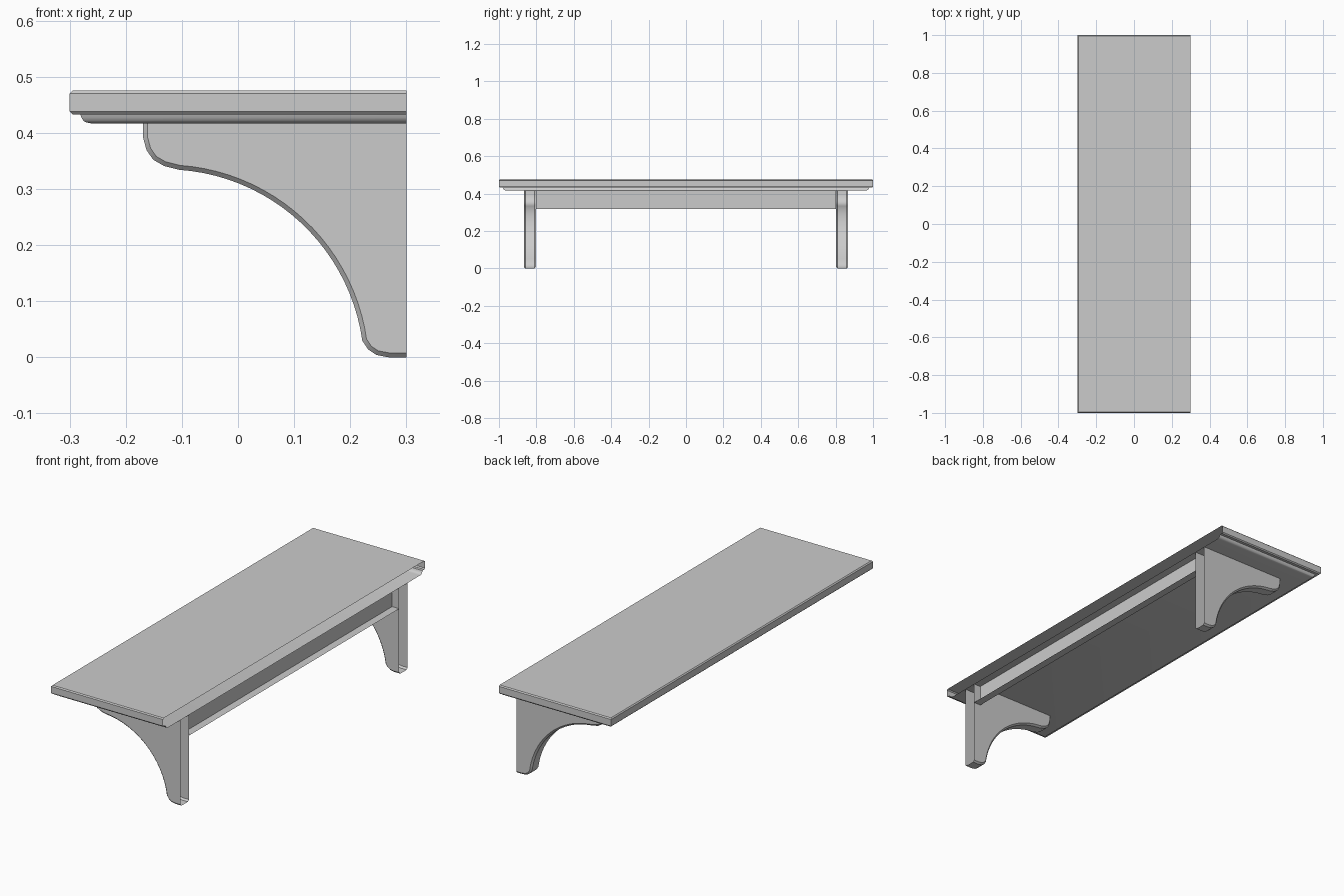
import bpy, bmesh, math

if "Cube" in bpy.data.objects:
    bpy.data.objects.remove(bpy.data.objects["Cube"])

BACK, BOARD_BOTTOM = 0.30, 0.417


def loft(name, rows, caps=True):
    """Skin consecutive point rows, leaving the wall side open."""
    bm = bmesh.new()
    grid = [[bm.verts.new(p) for p in row] for row in rows]
    for a, b in zip(grid, grid[1:]):
        for i in range(len(a) - 1):
            bm.faces.new((a[i], a[i + 1], b[i + 1], b[i]))
    if caps:
        bm.faces.new(grid[0])
        bm.faces.new(grid[-1])
    bmesh.ops.recalc_face_normals(bm, faces=bm.faces[:])
    mesh = bpy.data.meshes.new(name)
    bm.to_mesh(mesh)
    bm.free()
    obj = bpy.data.objects.new(name, mesh)
    bpy.context.collection.objects.link(obj)
    bpy.ops.object.select_all(action='DESELECT')
    obj.select_set(True)
    bpy.context.view_layer.objects.active = obj
    bpy.ops.object.shade_smooth_by_angle(angle=math.radians(35))
    return obj


# Shelf board: edge moulding (inset, height) swept round three sides
edge = [(0.005, 0.475), (0, 0.470), (0, 0.438), (0.005, 0.433),
        (0.019, 0.433), (0.021, 0.427), (0.025, 0.421),
        (0.030, 0.4185), (0.037, BOARD_BOTTOM)]
loft("shelf_board", [[(BACK, -1 + d, z), (-0.3 + d, -1 + d, z),
                      (-0.3 + d, 1 - d, z), (BACK, 1 - d, z)]
                     for d, z in edge])

# Bracket outline: rounded nose, concave sweep, rounded foot
outline = [(-0.169, BOARD_BOTTOM), (-0.169, 0.391), (-0.163, 0.369),
           (-0.151, 0.352), (-0.132, 0.341)]
for i in range(23):
    a = math.radians(86 - 78 * i / 22)
    outline.append((-0.13 + 0.355 * math.cos(a), -0.02 + 0.355 * math.sin(a)))
outline += [(0.232, 0.014), (0.247, 0.004), (0.268, 0), (BACK, 0)]


def inset(points, d):
    """Offset the open outline inward, into the bracket."""
    out = []
    for i, (x, z) in enumerate(points):
        p, q = points[max(i - 1, 0)], points[min(i + 1, len(points) - 1)]
        tx, tz = q[0] - p[0], q[1] - p[1]
        n = math.hypot(tx, tz)
        out.append((x - tz / n * d, z + tx / n * d))
    return out


# Brackets: chamfered slabs near each end
for side, cy in (("front", -0.835), ("rear", 0.835)):
    rows = []
    for dy, d in ((-0.032, 0.008), (-0.024, 0), (0.024, 0), (0.032, 0.008)):
        row = [(x, cy + dy, z) for x, z in inset(outline, d)]
        if d:
            row.append((BACK, cy + dy, BOARD_BOTTOM))
        rows.append(row)
    # The corner point only closes the two side faces
    n = len(outline)
    rows[1].append((BACK, cy - 0.024, BOARD_BOTTOM))
    rows[2].append((BACK, cy + 0.024, BOARD_BOTTOM))
    bracket = loft(side + "_bracket", rows)
    # Remove the strips on the wall side
    bm = bmesh.new()
    bm.from_mesh(bracket.data)
    strips = [f for f in bm.faces if len(f.verts) == 4
              and all(abs(v.co.x - BACK) < 1e-5 for v in f.verts)]
    bmesh.ops.delete(bm, geom=strips, context='FACES')
    bm.to_mesh(bracket.data)
    bm.free()

# Back rail between the brackets
loft("back_rail", [[(0.262, y, BOARD_BOTTOM), (0.262, y, 0.317), (BACK, y, 0.317)]
                   for y in (-0.803, 0.803)], caps=False)
